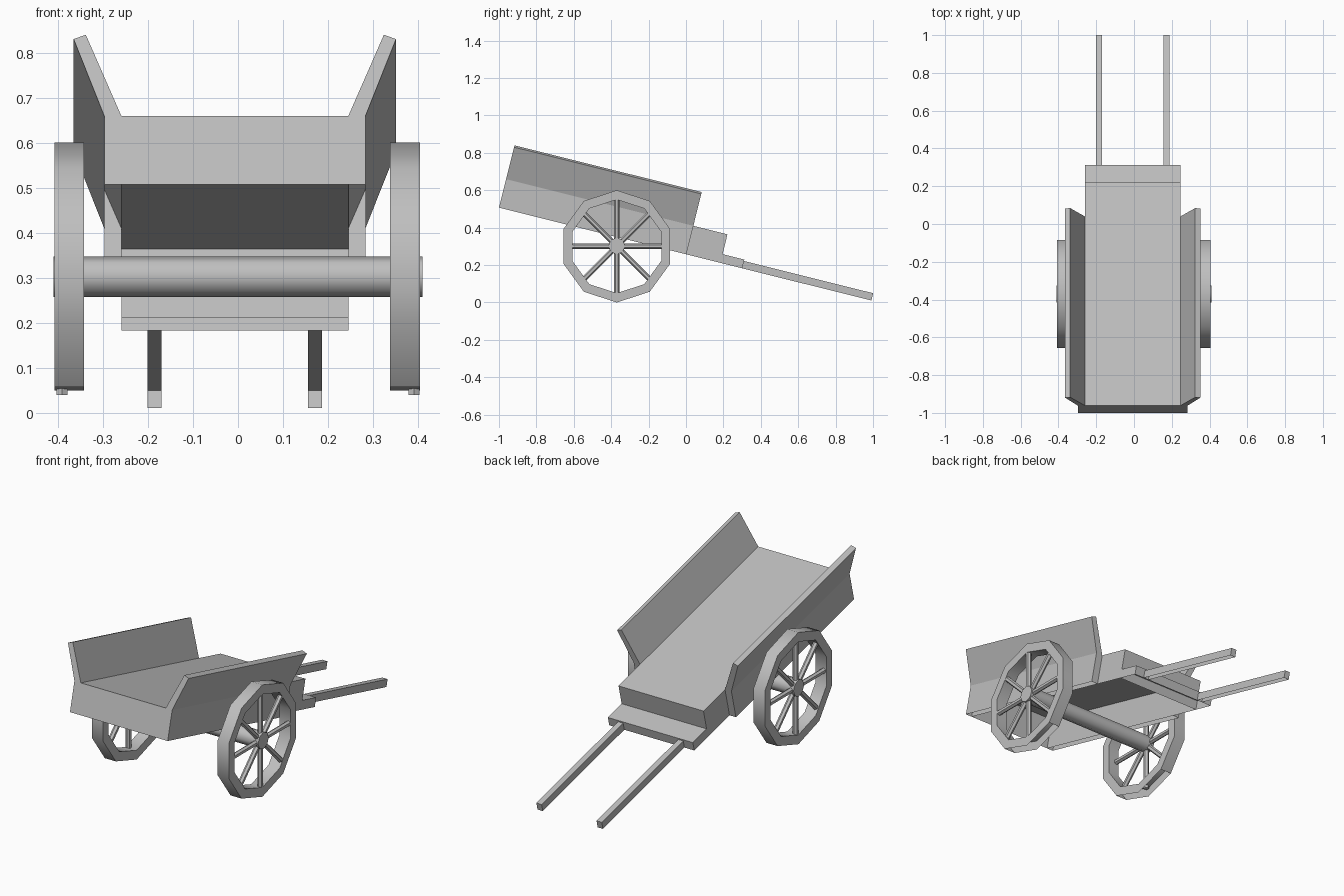
import bpy, bmesh, math

if "Cube" in bpy.data.objects:
    bpy.data.objects.remove(bpy.data.objects["Cube"])

CX = -0.007                     # centre line of the cart body
TILT = math.radians(14)
C, S = math.cos(TILT), math.sin(TILT)

wood = bpy.data.materials.new("plain grey")
wood.diffuse_color = (0.52, 0.52, 0.52, 1)
wood.use_nodes = True
wood.node_tree.nodes["Principled BSDF"].inputs["Base Color"].default_value = wood.diffuse_color


def finish(bm, name, smooth=False):
    bmesh.ops.recalc_face_normals(bm, faces=bm.faces[:])
    me = bpy.data.meshes.new(name)
    bm.to_mesh(me)
    bm.free()
    me.materials.append(wood)
    if smooth:
        for p in me.polygons:
            p.use_smooth = True
        me.set_sharp_from_angle(angle=math.radians(50))
    ob = bpy.data.objects.new(name, me)
    bpy.context.collection.objects.link(ob)
    return ob


def tilted(x, s, h):
    """x across, s along the sloping bed, h square to the bed."""
    return (CX + x, -1 + s * C + h * S, 0.507 - s * S + h * C)


def shell(name, profile, s0, s1, skip=(0,)):
    """Prism along the bed; profile edges listed in skip stay open."""
    bm = bmesh.new()
    a = [bm.verts.new(tilted(x, s0, h)) for x, h in profile]
    b = [bm.verts.new(tilted(x, s1, h)) for x, h in profile]
    n = len(profile)
    bm.faces.new(a)
    bm.faces.new(b[::-1])
    for i in range(n):
        if i not in skip:
            j = (i + 1) % n
            bm.faces.new((a[i], b[i], b[j], a[j]))
    return finish(bm, name)


def rect(x0, x1, h):
    return [(x0, 0), (x1, 0), (x1, h), (x0, h)]


# bed and the cross board behind it, both open underneath
shell("bed", rect(-0.252, 0.252, 0.157), 0, 1.22)
shell("cross_board", rect(-0.252, 0.252, 0.048), 1.22, 1.34)

# flared side panels and handles
panel = [(0.252, 0), (0.29, 0), (0.29, 0.157), (0.358, 0.333),
         (0.331, 0.343), (0.252, 0.157)]
for side, sx in (("left", -1), ("right", 1)):
    shell(side + "_panel", [(sx * x, h) for x, h in panel], 0, 1.032, skip=(0, 5))
    shell(side + "_handle", [(sx * x, h) for x, h in rect(0.163, 0.194, 0.04)], 1.34, 2.052)

WY, WZ, R_OUT, R_IN, SIDES = -0.37, 0.3, 0.3, 0.25, 10


def rod(name, radius, length, sides, axis, angle, loc):
    bm = bmesh.new()
    bmesh.ops.create_cone(bm, cap_ends=True, segments=sides, radius1=radius,
                          radius2=radius, depth=length)
    ob = finish(bm, name, smooth=True)
    ob.rotation_euler[axis] = angle
    ob.location = loc
    return ob


def rim(name, x0, x1):
    bm = bmesh.new()
    rings = []
    for x, r in ((x0, R_OUT), (x1, R_OUT), (x1, R_IN), (x0, R_IN)):
        ring = []
        for k in range(SIDES):
            a = 2 * math.pi * k / SIDES
            ring.append(bm.verts.new((x, WY + r * math.sin(a), WZ + r * math.cos(a))))
        rings.append(ring)
    for i in range(4):
        p, q = rings[i], rings[(i + 1) % 4]
        for k in range(SIDES):
            if i == 0 and k in (4, 5):      # tread is open at the ground
                continue
            m = (k + 1) % SIDES
            bm.faces.new((p[k], p[m], q[m], q[k]))
    finish(bm, name, smooth=True)


# wheels
for side, sx in (("left", -1), ("right", 1)):
    xc = -0.002 + sx * 0.373
    rim(side + "_wheel_rim", xc - 0.033, xc + 0.033)
    for k in range(4):
        rod(f"{side}_spoke_{k + 1}", 0.014, 0.52, 6, 0, k * math.pi / 4,
            (sx * 0.391, WY, WZ))

# axle
rod("axle", 0.045, 0.82, 8, 1, math.pi / 2, (0, WY, 0.302))
